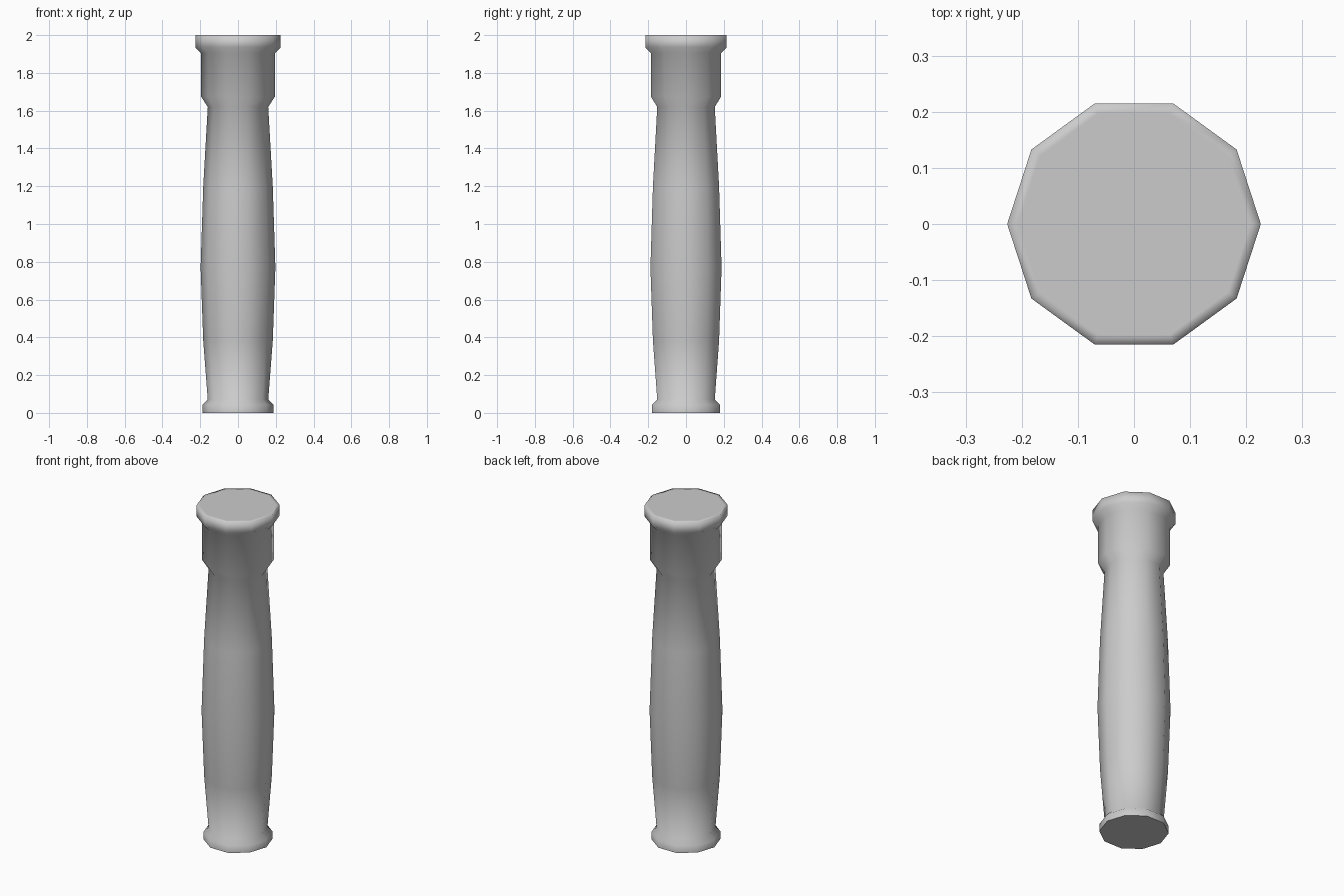
import bpy, bmesh, math

if "Cube" in bpy.data.objects:
    bpy.data.objects.remove(bpy.data.objects["Cube"])

SIDES = 10

# Radius / height profile: foot, bulging grip, collar, flared cap
profile = [(0.188, 0.0), (0.188, 0.043), (0.160, 0.07), (0.184, 0.38),
           (0.198, 0.77), (0.184, 1.2), (0.160, 1.62), (0.196, 1.675),
           (0.196, 1.905), (0.226, 1.935), (0.226, 2.0), (0.207, 2.0)]


def lathe(name, points, sides):
    bm = bmesh.new()
    rings = []
    for r, z in points:
        rings.append([bm.verts.new((r * math.cos(2 * math.pi * i / sides),
                                    r * math.sin(2 * math.pi * i / sides), z))
                      for i in range(sides)])
    for low, high in zip(rings, rings[1:]):
        for i in range(sides):
            j = (i + 1) % sides
            bm.faces.new((low[i], low[j], high[j], high[i])).smooth = True
    # Flat end caps; the bottom keeps a hard edge
    bottom = bm.faces.new(rings[0][::-1])
    for edge in bottom.edges:
        edge.smooth = False
    bm.faces.new(rings[-1])
    mesh = bpy.data.meshes.new(name)
    bm.to_mesh(mesh)
    bm.free()
    obj = bpy.data.objects.new(name, mesh)
    bpy.context.collection.objects.link(obj)
    return obj


# Whole handle as one turned piece
lathe("handle", profile, SIDES)
